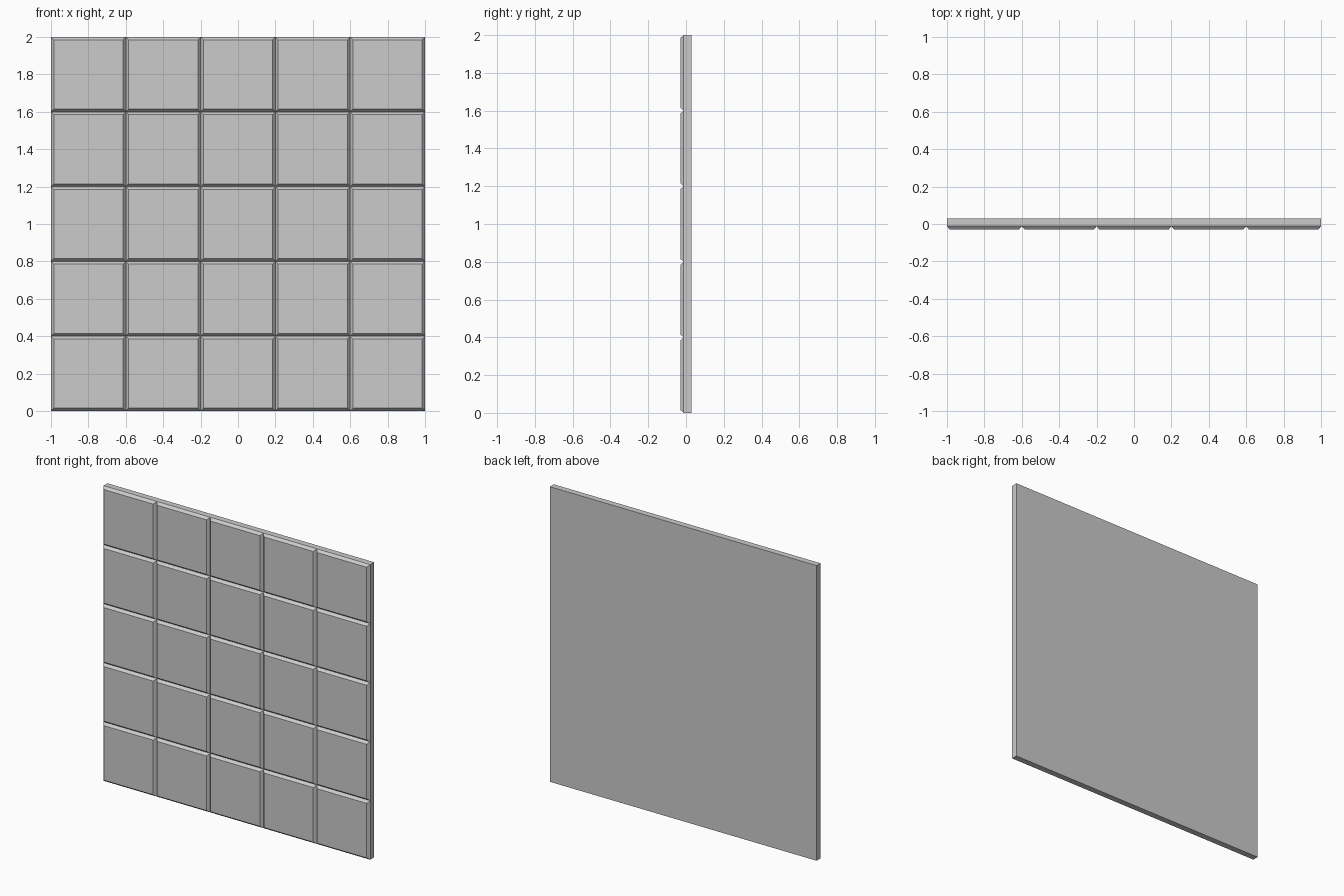
import bpy, bmesh

if "Cube" in bpy.data.objects:
    bpy.data.objects.remove(bpy.data.objects["Cube"])

N = 5                # tiles per side
SIZE = 2.0
TILE = SIZE / N
BEVEL = 0.015        # chamfer width seen from the front
FRONT, GROOVE, BACK = -0.03, -0.012, 0.03

bm = bmesh.new()


def rect(x0, x1, z0, z1, y):
    return [bm.verts.new(p) for p in
            ((x0, y, z0), (x1, y, z0), (x1, y, z1), (x0, y, z1))]


# Chamfered tiles: raised face plus four mitred slopes
for i in range(N):
    for j in range(N):
        x, z = -SIZE / 2 + i * TILE, j * TILE
        outer = rect(x, x + TILE, z, z + TILE, GROOVE)
        inner = rect(x + BEVEL, x + TILE - BEVEL,
                     z + BEVEL, z + TILE - BEVEL, FRONT)
        bm.faces.new(inner)
        for k in range(4):
            n = (k + 1) % 4
            bm.faces.new((outer[k], outer[n], inner[n], inner[k]))
bmesh.ops.remove_doubles(bm, verts=bm.verts[:], dist=0.0005)

# Backing slab: rim pulled back and closed with one flat face
rim = [e for e in bm.edges if e.is_boundary]
ext = bmesh.ops.extrude_edge_only(bm, edges=rim)["geom"]
for v in ext:
    if isinstance(v, bmesh.types.BMVert):
        v.co.y = BACK
back_edges = [e for e in ext if isinstance(e, bmesh.types.BMEdge)
              and all(abs(v.co.y - BACK) < 1e-5 for v in e.verts)]
bmesh.ops.contextual_create(bm, geom=back_edges)
bmesh.ops.recalc_face_normals(bm, faces=bm.faces[:])

mesh = bpy.data.meshes.new("tiled_wall_panel")
bm.to_mesh(mesh)
bm.free()
panel = bpy.data.objects.new("tiled_wall_panel", mesh)
bpy.context.collection.objects.link(panel)
